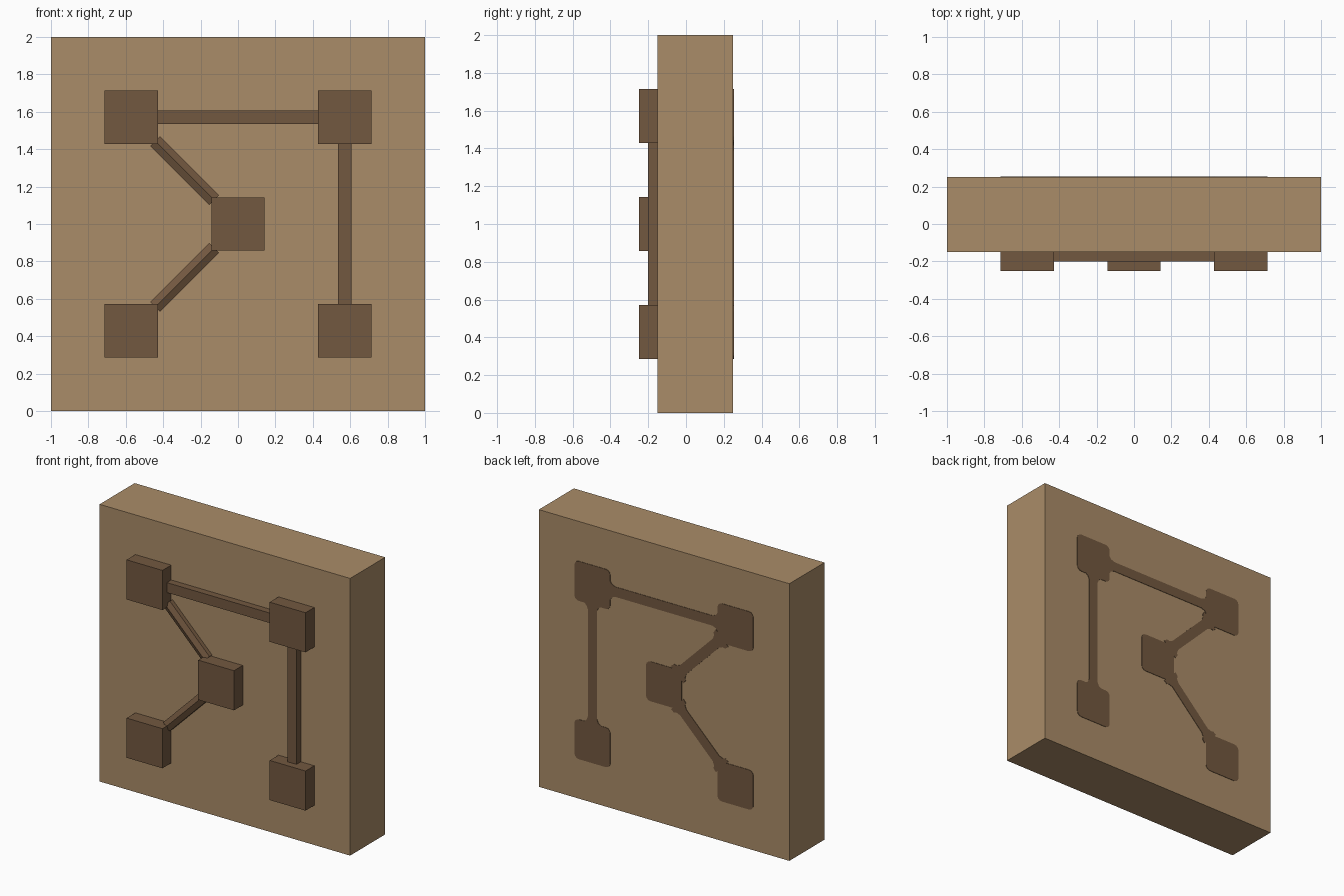
import bpy, bmesh
from mathutils import Vector, Matrix

cube = bpy.data.objects.get("Cube")
if cube:
    bpy.data.objects.remove(cube, do_unlink=True)


def material(name, rgb):
    m = bpy.data.materials.new(name)
    m.use_nodes = True
    m.diffuse_color = (*rgb, 1)
    m.node_tree.nodes["Principled BSDF"].inputs["Base Color"].default_value = (*rgb, 1)
    return m


TAN = material("tan wood", (0.402, 0.262, 0.138))
BROWN = material("dark brown wood", (0.171, 0.098, 0.051))

FRONT, BACK = -0.15, 0.25
PAD, BAR = 0.143, 0.036          # half widths
SKIN = 0.003                     # thickness of the back inlay


def finish(name, bm, mat):
    bmesh.ops.recalc_face_normals(bm, faces=bm.faces)
    mesh = bpy.data.meshes.new(name)
    bm.to_mesh(mesh)
    bm.free()
    mesh.materials.append(mat)
    obj = bpy.data.objects.new(name, mesh)
    bpy.context.collection.objects.link(obj)
    return obj


def box(name, lo, hi, mat):
    lo, hi = Vector(lo), Vector(hi)
    bm = bmesh.new()
    bmesh.ops.create_cube(bm, size=1, matrix=Matrix.Translation((lo + hi) / 2)
                          @ Matrix.Diagonal((*(hi - lo), 1)))
    return finish(name, bm, mat)


def prism(name, points, offset, mat, round_corners=0):
    """Extrude a flat polygon along an offset."""
    bm = bmesh.new()
    face = bm.faces.new([bm.verts.new(p) for p in points])
    if round_corners:
        bmesh.ops.bevel(bm, geom=bm.verts[:], offset=round_corners, segments=3,
                        profile=0.5, affect='VERTICES')
        face = bm.faces[:][0]
    ext = bmesh.ops.extrude_face_region(bm, geom=[face], use_keep_orig=True)
    bmesh.ops.translate(bm, vec=offset,
                        verts=[v for v in ext["geom"] if isinstance(v, bmesh.types.BMVert)])
    return finish(name, bm, mat)


# Board
box("board", (-1, FRONT, 0), (1, BACK, 2), TAN)

# Square pads on the front, rounded inlays on the back
pads = {"upper_right": (-0.571, 1.571), "upper_left": (0.571, 1.571),
        "center": (0, 1), "lower_right": (-0.571, 0.429), "lower_left": (0.571, 0.429)}
for name, (x, z) in pads.items():
    box(name + "_pad", (x - PAD, -BACK, z - PAD), (x + PAD, FRONT, z + PAD), BROWN)
    corners = [(x + i * PAD, BACK, z + k * PAD) for i, k in ((-1, -1), (1, -1), (1, 1), (-1, 1))]
    prism(name + "_back_inlay", corners, (0, SKIN, 0), BROWN, 0.035)

# Connecting bars, with ridged bars on the diagonals
links = [("top", "upper_right", "upper_left"), ("side", "upper_left", "lower_left"),
         ("upper_diagonal", "upper_right", "center"), ("lower_diagonal", "lower_right", "center")]
for name, a, b in links:
    start, end = (Vector((pads[p][0], 0, pads[p][1])) for p in (a, b))
    along = (end - start).normalized()
    across = along.cross(Vector((0, 1, 0)))
    diagonal = "diagonal" in name
    edge = 0.18 if diagonal else PAD
    out = Vector((0, -1, 0))
    base = start + along * edge + Vector((0, FRONT, 0))
    if diagonal:
        section = [(-BAR, 0), (-BAR, 0.03), (0, 0.048), (BAR, 0.03), (BAR, 0)]
    else:
        section = [(-BAR, 0), (-BAR, 0.05), (BAR, 0.05), (BAR, 0)]
    length = (end - start).length
    prism(name + "_bar", [base + across * s + out * d for s, d in section],
          along * (length - 2 * edge), BROWN)

    # Back strip flares where it meets the pads
    flare = [(edge - 0.03, 0.035), (edge, 0.03), (edge + 0.012, 0.012), (edge + 0.04, 0)]
    half = [(t, BAR + w) for t, w in flare]
    half += [(length - t, w) for t, w in reversed(half)]
    outline = half + [(t, -w) for t, w in reversed(half)]
    prism(name + "_back_inlay", [start + along * t + across * w + Vector((0, BACK, 0))
                                 for t, w in outline], (0, SKIN, 0), BROWN)
